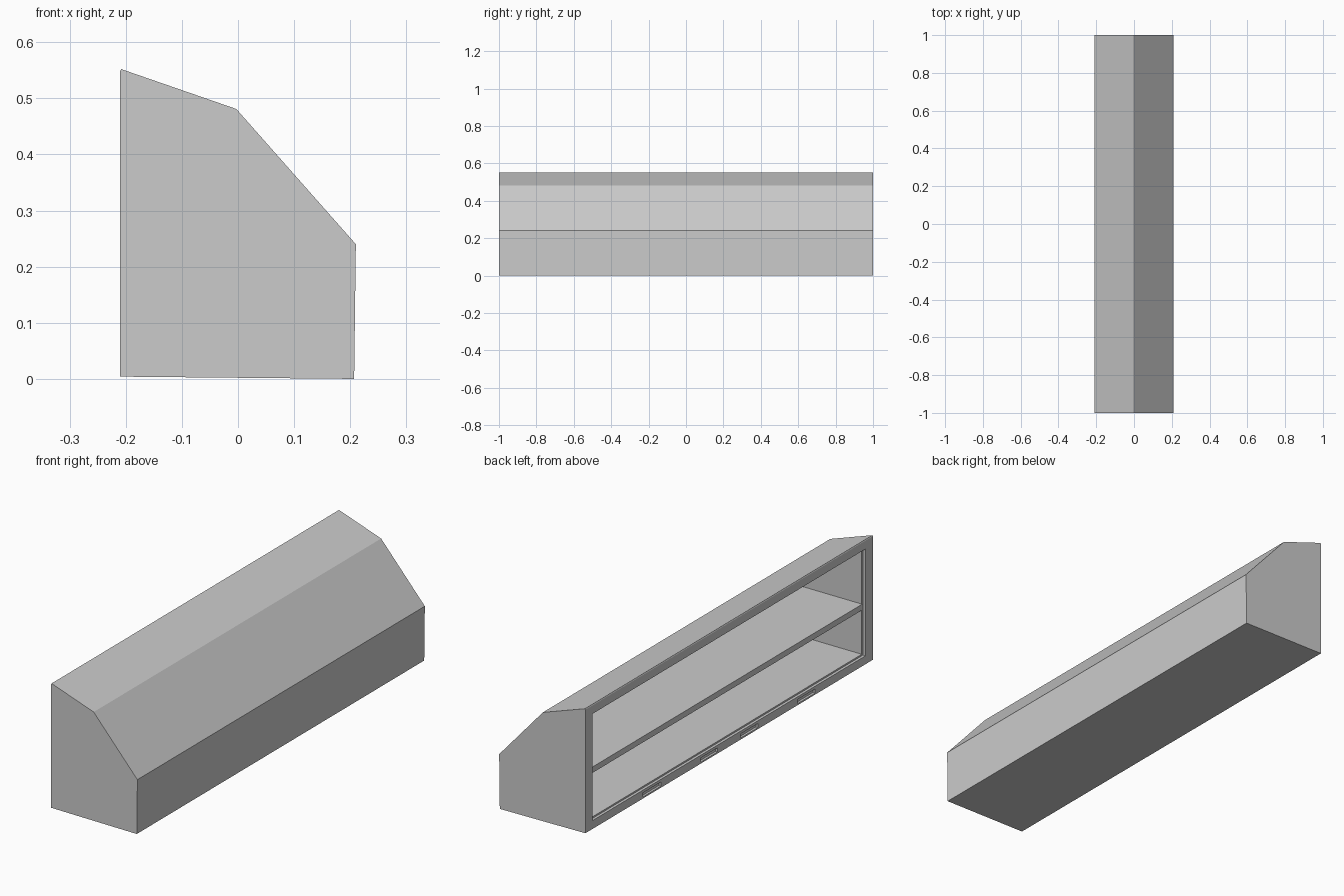
import bpy, bmesh

if "Cube" in bpy.data.objects:
    bpy.data.objects.remove(bpy.data.objects["Cube"])


def prism(name, profile, y0, y1):
    """Extrude an x-z profile along y."""
    bm = bmesh.new()
    face = bm.faces.new([bm.verts.new((x, y0, z)) for x, z in profile])
    ext = bmesh.ops.extrude_face_region(bm, geom=[face])
    verts = [v for v in ext["geom"] if isinstance(v, bmesh.types.BMVert)]
    bmesh.ops.translate(bm, verts=verts, vec=(0, y1 - y0, 0))
    bmesh.ops.recalc_face_normals(bm, faces=bm.faces)
    mesh = bpy.data.meshes.new(name)
    bm.to_mesh(mesh)
    bm.free()
    obj = bpy.data.objects.new(name, mesh)
    bpy.context.collection.objects.link(obj)
    return obj


def rect(x0, x1, z0, z1):
    return [(x0, z0), (x1, z0), (x1, z1), (x0, z1)]


def cut(target, cutter):
    cutter.hide_render = True
    cutter.hide_viewport = True
    mod = target.modifiers.new(cutter.name, 'BOOLEAN')
    mod.operation = 'DIFFERENCE'
    mod.solver = 'EXACT'
    mod.object = cutter


# Outer case with two sloped roof faces
case = prism("cabinet_case",
             [(-.21, .004), (.207, 0), (.21, .24), (-.003, .481), (-.208, .552), (-.21, .548)], -1, 1)

# Shallow rebate around the opening, then the deep cavity
cut(case, prism("rebate_cutter", rect(-.25, -.198, .041, .511), -.949, .949))
cut(case, prism("cavity_cutter",
                [(-.25, .048), (.18, .048), (.18, .228), (-.018, .45), (-.199, .503), (-.25, .503)],
                -.94, .94))

# Four finger slots in the lower rail
for i, (a, b) in enumerate([(.08, .2), (.475, .598)]):
    for side, (y0, y1) in (("a", (a, b)), ("b", (-b, -a))):
        cut(case, prism(f"slot_cutter_{i}{side}", rect(-.25, -.2, .011, .029), y0, y1))

# Middle shelf, following the slope at its far edge
prism("middle_shelf", [(-.2, .243), (.175, .243), (.155, .269), (-.2, .269)], -.945, .945)
